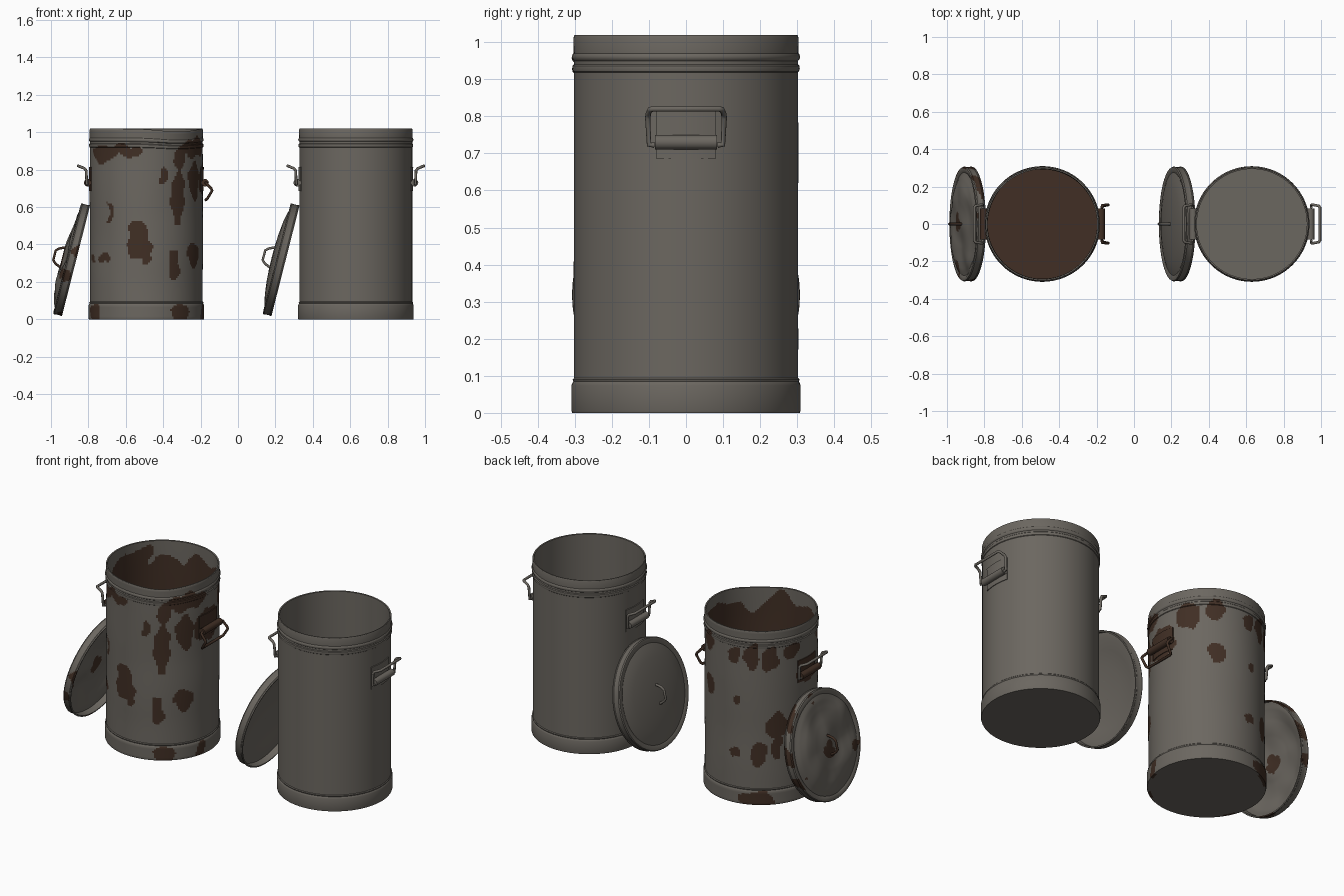
import bpy, bmesh, math
from mathutils import Vector, Matrix, noise

if "Cube" in bpy.data.objects:
    bpy.data.objects.remove(bpy.data.objects["Cube"])

def material(name, rgb):
    m = bpy.data.materials.new(name)
    m.diffuse_color = (*rgb, 1)
    m.use_nodes = True
    m.node_tree.nodes["Principled BSDF"].inputs["Base Color"].default_value = m.diffuse_color
    return m

STEEL = material("weathered_steel", (0.148, 0.135, 0.117))
RUST = material("dark_rust", (0.052, 0.028, 0.018))

# Rust patches on the old can: angle from the front (degrees), height, half width, half height
PATCHES = [
    (-50, .89, .10, .045), (-22, .90, .09, .035), (36, .86, .05, .08), (62, .92, .12, .05),
    (18, .77, .022, .05), (35, .65, .045, .14), (58, .74, .05, .11), (-40, .57, .018, .055),
    (-7, .42, .065, .10), (1, .32, .028, .028), (-48, .335, .035, .02), (-70, .335, .03, .022),
    (30, .295, .038, .08), (56, .345, .05, .065), (-65, .035, .06, .05), (37, .03, .055, .06),
    (76, .04, .04, .05), (88, .75, .10, .09), (122, .86, .07, .07), (150, .89, .05, .06),
    (151, .63, .036, .055), (-170, .60, .022, .03), (-173, .86, .04, .06), (-154, .86, .04, .08),
    (-136, .85, .045, .07), (-112, .88, .05, .05), (-127, .46, .065, .07), (-148, .29, .045, .075),
    (-175, .29, .03, .03), (-149, .03, .10, .05), (-92, .74, .07, .06), (-130, .34, .03, .06)]

def can_rust(p):
    r = math.hypot(p.x, p.y)
    if r < 0.2965 and p.z > 0.01:                      # inside of the can
        return p.z < 0.93 + 0.12 * noise.noise(p * 7)
    if r < 0.29:
        return False
    q = p + 0.03 * noise.noise_vector(p * 14)
    t = math.atan2(q.x, -q.y)
    for a, z, w, h in PATCHES:
        d = (t - math.radians(a) + math.pi) % (2 * math.pi) - math.pi
        if (d * 0.3 / w) ** 2 + ((q.z - z) / h) ** 2 < 1:
            return True
    return False

def lid_rust(p):
    r = math.hypot(p.x, p.y)
    n = noise.noise(p * 11 + Vector((3, 1, 7)))
    if r > 0.298:
        return n > 0.12
    return p.z > 0.04 and (n > 0.47 or r < 0.03)

def can_dent(p):
    t = math.atan2(p.x, -p.y)
    k = 1 + 0.012 * noise.noise(p * 3.5) * min(1, p.z * 4)
    dip = 0.016 * math.exp(-((t - 0.6) / 0.5) ** 2) * max(0, (p.z - 0.8) / 0.22)
    return Vector((p.x * k, p.y * k, p.z - dip))

def lid_dent(p):
    fade = max(0, 1 - math.hypot(p.x, p.y) / 0.29)
    return p + Vector((0, 0, 0.03 * fade ** 0.5 * noise.noise(p * 7)))

def finish(ob, mats, angle=35):
    for m in mats:
        ob.data.materials.append(m)
    bpy.ops.object.select_all(action='DESELECT')
    ob.select_set(True)
    bpy.context.view_layer.objects.active = ob
    if ob.type == 'CURVE':
        bpy.ops.object.convert(target='MESH')
        ob = bpy.context.view_layer.objects.active
    bpy.ops.object.shade_smooth_by_angle(angle=math.radians(angle))
    return ob

def resample(profile, step):
    out = [profile[0]]
    for a, b in zip(profile, profile[1:]):
        n = max(1, math.ceil(math.dist(a, b) / step))
        out += [(a[0] + (b[0] - a[0]) * i / n, a[1] + (b[1] - a[1]) * i / n) for i in range(1, n + 1)]
    return out

def lathe(name, profile, mat, rust=None, dent=None):
    """Turn an (r, z) profile; rusty parts get a fine grid so patches can be picked by face."""
    segs = 192 if rust else 96
    if rust:
        profile = resample(profile, 0.0105)
    bm = bmesh.new()
    rings = []
    for r, z in profile:
        rings.append([bm.verts.new((r * math.sin(2 * math.pi * j / segs),
                                    -r * math.cos(2 * math.pi * j / segs), z)) for j in range(segs)])
    for a, b in zip(rings, rings[1:]):
        for j in range(segs):
            k = (j + 1) % segs
            bm.faces.new((a[j], a[k], b[k], b[j]))
    bmesh.ops.remove_doubles(bm, verts=bm.verts, dist=1e-5)
    if rust:
        for f in bm.faces:
            f.material_index = int(rust(f.calc_center_median()))
    if dent:
        for v in bm.verts:
            v.co = dent(v.co)
    me = bpy.data.meshes.new(name)
    bm.to_mesh(me)
    bm.free()
    ob = bpy.data.objects.new(name, me)
    bpy.context.collection.objects.link(ob)
    ob.matrix_world = mat
    return finish(ob, [STEEL, RUST] if rust else [STEEL])

def wire(name, pts, radius, mat, colour):
    cu = bpy.data.curves.new(name, 'CURVE')
    cu.dimensions = '3D'
    cu.bevel_depth = radius
    cu.bevel_resolution = 3
    cu.use_fill_caps = True
    sp = cu.splines.new('POLY')
    sp.points.add(len(pts) - 1)
    for p, c in zip(sp.points, pts):
        p.co = (*c, 1)
    ob = bpy.data.objects.new(name, cu)
    bpy.context.collection.objects.link(ob)
    ob.matrix_world = mat
    return finish(ob, [colour], 50)

def plate(name, mat, colour):
    """Curved bracket plate hugging the can wall on its +x side."""
    section = [(.298, .685), (.306, .685), (.307, .815), (.298, .815)]
    bm = bmesh.new()
    rows = []
    for i in range(9):
        a = (-0.265 + 0.53 * i / 8)
        rows.append([bm.verts.new((r * math.cos(a), r * math.sin(a), z)) for r, z in section])
    for a, b in zip(rows, rows[1:]):
        for j in range(4):
            bm.faces.new((a[j], b[j], b[(j + 1) % 4], a[(j + 1) % 4]))
    bm.faces.new(rows[0])
    bm.faces.new(rows[-1][::-1])
    bmesh.ops.recalc_face_normals(bm, faces=bm.faces)
    me = bpy.data.meshes.new(name)
    bm.to_mesh(me)
    bm.free()
    ob = bpy.data.objects.new(name, me)
    bpy.context.collection.objects.link(ob)
    ob.matrix_world = mat
    finish(ob, [colour])

SHELL = [(0, 0), (.302, 0), (.302, 1.017), (.294, 1.017), (.294, .02), (0, .02)]
BASE = [(.300, 0), (.307, 0), (.309, .006), (.309, .074), (.306, .082), (.304, .084), (.306, .090), (.301, .095)]
LOWER_RING = [(.300, .917), (.305, .921), (.307, .929), (.306, .936), (.301, .941)]
UPPER_RING = [(.300, .948), (.306, .953), (.308, .960), (.306, .967), (.303, .970), (.3035, 1.012), (.301, 1.019), (.295, 1.018)]
LID = [(0, .066), (.12, .063), (.21, .051), (.27, .037), (.298, .037), (.298, 0), (.305, 0), (.307, .006),
       (.304, .010), (.304, .036), (.307, .042), (.303, .048), (.288, .049), (.275, .044), (.245, .054),
       (.20, .063), (.13, .071), (.06, .075), (0, .076)]

# Bail path from the pivot to the middle of the grip, as (out, side, height); mirrored in y
UP = [(.318, .085, .722), (.318, .100, .724), (.322, .103, .795), (.330, .102, .806), (.358, .097, .818), (.364, .088, .820)]
DOWN = [(.318, .085, .730), (.320, .100, .728), (.346, .103, .700), (.352, .102, .688), (.326, .097, .645), (.318, .088, .638)]

for label, cx, old in (("rusty", -0.49, True), ("clean", 0.63, False)):
    base = Matrix.Translation((cx, 0, 0))
    rust, dent = (can_rust, can_dent) if old else (None, None)
    # Can body and its bands
    for part, prof in (("can_body", SHELL), ("base_band", BASE), ("lower_ring", LOWER_RING), ("rim_band", UPPER_RING)):
        lathe(f"{label}_{part}", prof, base, rust, dent)

    # Side handles: plate, rolled hinge and wire bail
    for side, ang in (("right", 0), ("left", math.pi)):
        m = base @ Matrix.Rotation(ang, 4, 'Z')
        colour = RUST if old else STEEL
        droop = old and side == "right"
        plate(f"{label}_{side}_bracket", m, colour)
        wire(f"{label}_{side}_hinge", [(.314, -.083, .730), (.314, .083, .730)], .02, m, colour)
        path = DOWN if droop else UP
        path = path + [(x, -y, z) for x, y, z in reversed(path)]
        wire(f"{label}_{side}_handle", path, .0075, m, RUST if droop else STEEL)

    # Lid leaning on the left of the can
    m = base @ Matrix.Translation((-.376, 0, .313)) @ Matrix.Rotation(-1.322, 4, 'Y')
    lathe(f"{label}_lid", LID, m, lid_rust if old else None, lid_dent if old else None)
    half = [(.055, 0, .066), (.050, 0, .085), (.040, 0, .105), (.026, 0, .119)]
    wire(f"{label}_lid_handle", half + [(-x, y, z) for x, y, z in reversed(half)], .007, m, RUST if old else STEEL)
